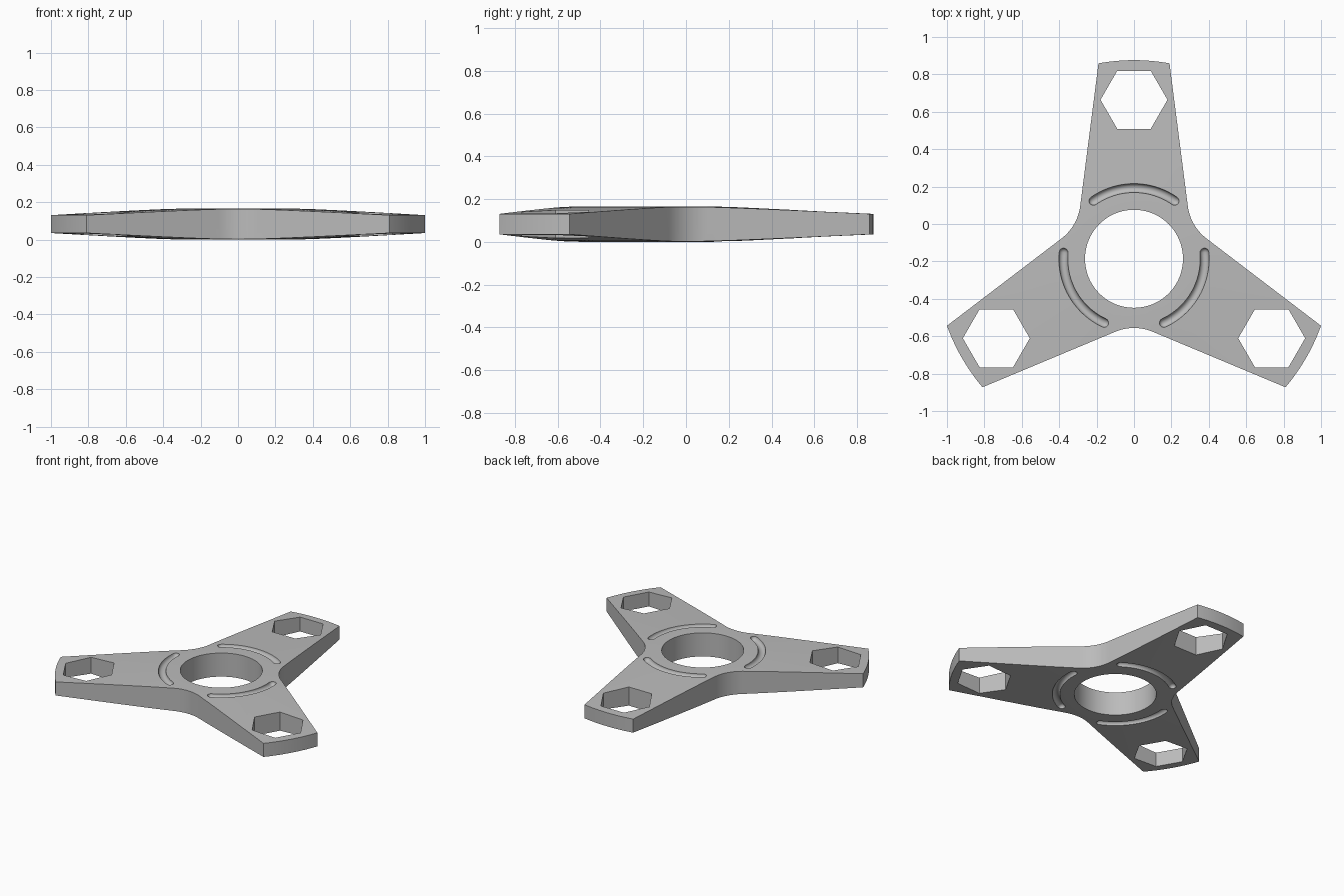
import bpy, bmesh
from math import sin, cos, pi, radians
from mathutils import Matrix, Vector

CENTRE = Vector((0, -0.186, 0.083))
TIP_R, HOLE_R, HEX_R, HEX_DIST = 1.062, 0.262, 0.179, 0.85
SEGS = 120

if "Cube" in bpy.data.objects:
    bpy.data.objects.remove(bpy.data.objects["Cube"], do_unlink=True)

grey = bpy.data.materials.new("plain grey")
grey.use_nodes = True
colour = (0.5, 0.5, 0.5, 1)
grey.diffuse_color = colour
grey.node_tree.nodes["Principled BSDF"].inputs["Base Color"].default_value = colour


def loft(name, rings):
    """Skin a list of equal-length rings and cap both ends."""
    bm = bmesh.new()
    loops = [[bm.verts.new(p) for p in ring] for ring in rings]
    n = len(loops[0])
    for a, b in zip(loops, loops[1:]):
        for i in range(n):
            j = (i + 1) % n
            bm.faces.new((a[i], a[j], b[j], b[i]))
    bm.faces.new(loops[0][::-1])
    bm.faces.new(loops[-1])
    bmesh.ops.recalc_face_normals(bm, faces=bm.faces)
    mesh = bpy.data.meshes.new(name)
    bm.to_mesh(mesh)
    bm.free()
    mesh.materials.append(grey)
    ob = bpy.data.objects.new(name, mesh)
    bpy.context.collection.objects.link(ob)
    ob.location = CENTRE
    return ob


def prism(name, outline, half=0.3):
    return loft(name, [[(x, y, z) for x, y in outline] for z in (-half, half)])


def circle(radius, n, cx=0, cy=0):
    return [(cx + radius * cos(2 * pi * i / n), cy + radius * sin(2 * pi * i / n))
            for i in range(n)]


def cut(body, tool, operation="DIFFERENCE"):
    mod = body.modifiers.new("cut", "BOOLEAN")
    mod.operation, mod.solver, mod.object = operation, "EXACT", tool
    bpy.context.view_layer.update()
    bpy.context.view_layer.objects.active = body
    bpy.ops.object.modifier_apply(modifier=mod.name)
    bpy.data.objects.remove(tool, do_unlink=True)


def arm_outline():
    """One hollow fillet followed by one curved tip, repeated three times."""
    fillet, valley, tip_half = 0.26, 0.37, radians(10.3)
    points = []
    base = Vector(((valley + fillet) * cos(pi / 6), (valley + fillet) * sin(pi / 6)))
    for i in range(17):
        a = radians(210 + 22.5 - 45 * i / 16)
        points.append(base + fillet * Vector((cos(a), sin(a))))
    for i in range(13):
        a = pi / 2 - tip_half + 2 * tip_half * i / 12
        points.append(TIP_R * Vector((cos(a), sin(a))))
    return [Matrix.Rotation(k * 2 * pi / 3, 2) @ p for k in range(3) for p in points]


def groove(angle, z):
    """Round-ended arc tube centred on the given direction."""
    radius, tube, span, steps = 0.378, 0.024, radians(35), 28
    stations = [(-span - tube / radius * sin(t), tube * cos(t))
                for t in (radians(d) for d in (85, 65, 45, 22))]
    middle = [(-span + 2 * span * i / steps, tube) for i in range(steps + 1)]
    stations += middle + [(-a, r) for a, r in reversed(stations)]
    rings = []
    for a, r in stations:
        a += angle
        rings.append([((radius + u) * cos(a), (radius + u) * sin(a), z + v)
                      for u, v in circle(r, 16)])
    return loft("groove_cutter", rings)


# Body: double-sided disc, flat at the hub and thinning towards the rim
profile = [(1.2, 0.041), (0.5, 0.0755), (0.4, 0.08), (0.3, 0.083)]
levels = [(r, -h) for r, h in reversed(profile)] + profile
body = loft("spinner_body", [[(x, y, z) for x, y in circle(r, SEGS)] for r, z in levels])

# Three-armed outline and the bearing hole
cut(body, prism("outline_cutter", arm_outline()), "INTERSECT")
cut(body, prism("hub_cutter", circle(HOLE_R, 96)))

# Hexagonal weight pockets and curved grooves on both sides
for k in range(3):
    a = pi / 2 + k * 2 * pi / 3
    cut(body, prism("hex_cutter", circle(HEX_R, 6, HEX_DIST * cos(a), HEX_DIST * sin(a))))
    for side in (-1, 1):
        cut(body, groove(a, side * 0.081))

bpy.ops.object.select_all(action="DESELECT")
body.select_set(True)
bpy.context.view_layer.objects.active = body
bpy.ops.object.shade_smooth_by_angle(angle=radians(30))
